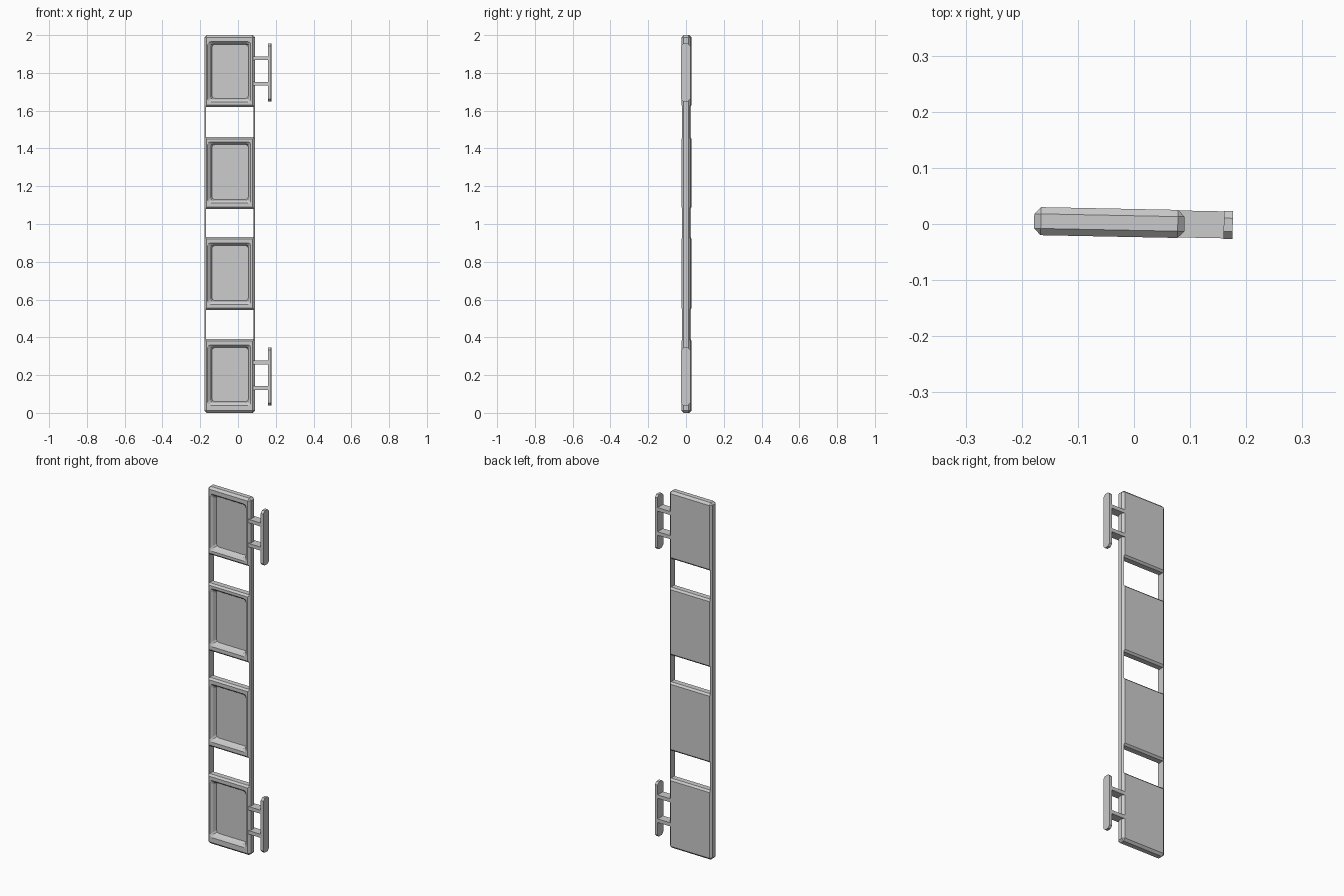
import bpy, bmesh, math
from mathutils import Matrix, Vector

if "Cube" in bpy.data.objects:
    bpy.data.objects.remove(bpy.data.objects["Cube"])

# The whole model is turned very slightly about z
PLACE = Matrix.Translation((0, 0.0017, 0)) @ Matrix.Rotation(math.radians(-1.15), 4, 'Z')
FRONT, BACK, CH = -0.025, 0.025, 0.012


def loft(name, rings):
    """Solid skinned through a series of equal-length closed rings."""
    bm = bmesh.new()
    vs = [[bm.verts.new(p) for p in r] for r in rings]
    n = len(rings[0])
    for a, b in zip(vs, vs[1:]):
        for i in range(n):
            bm.faces.new((a[i], a[(i + 1) % n], b[(i + 1) % n], b[i]))
    bm.faces.new(vs[0])
    bm.faces.new(vs[-1])
    bmesh.ops.recalc_face_normals(bm, faces=bm.faces)
    return finish(name, bm)


def box(name, lo, hi, bevel=0.0):
    bm = bmesh.new()
    bmesh.ops.create_cube(bm, size=1)
    lo, hi = Vector(lo), Vector(hi)
    for v in bm.verts:
        v.co = Vector([(lo[i] + hi[i]) / 2 + v.co[i] * (hi[i] - lo[i]) for i in range(3)])
    if bevel:
        bmesh.ops.bevel(bm, geom=bm.edges[:], offset=bevel, segments=1,
                        affect='EDGES', profile=0.5)
    return finish(name, bm)


def finish(name, bm):
    bm.transform(PLACE)
    me = bpy.data.meshes.new(name)
    bm.to_mesh(me)
    bm.free()
    ob = bpy.data.objects.new(name, me)
    bpy.context.collection.objects.link(ob)
    return ob


def cut(target, cutter):
    cutter.hide_render = True
    mod = target.modifiers.new("cut", 'BOOLEAN')
    mod.operation, mod.solver, mod.object = 'DIFFERENCE', 'EXACT', cutter
    bpy.context.view_layer.objects.active = target
    bpy.ops.object.modifier_apply(modifier=mod.name)
    bpy.data.objects.remove(cutter)


def rounded_ring(x0, x1, z0, z1, y, r=0.014, seg=2):
    pts = []
    for k, (cx, cz) in enumerate([(x1 - r, z1 - r), (x0 + r, z1 - r),
                                  (x0 + r, z0 + r), (x1 - r, z0 + r)]):
        for s in range(seg + 1):
            a = math.pi / 2 * (k + s / seg)
            pts.append((cx + r * math.cos(a), y, cz + r * math.sin(a)))
    return pts


# Main chamfered slab
frame = box("panel_frame", (-0.178, FRONT, 0), (0.09, BACK, 2.0), CH)

# Open gaps between panels, flared at front and back
for z0, z1 in [(0.545, 0.39), (1.08, 0.93), (1.62, 1.46)]:
    hi, lo = z0, z1
    e = 0.01
    prof = [(FRONT - e, lo - 2 * e), (FRONT + e, lo), (BACK - e, lo), (BACK + e, lo - 2 * e),
            (BACK + e, hi + 2 * e), (BACK - e, hi), (FRONT + e, hi), (FRONT - e, hi + 2 * e)]
    cut(frame, loft("gap_cutter", [[(x, y, z) for y, z in prof] for x in (-0.169, 0.082)]))

# Recessed trays on the front of each panel
for z0, z1 in [(0.04, 0.36), (0.575, 0.90), (1.11, 1.435), (1.645, 1.965)]:
    rings = [rounded_ring(-0.16, 0.068, z0, z1, y) for y in (FRONT - 0.02, FRONT)]
    rings.append(rounded_ring(-0.147, 0.059, z0 + 0.013, z1 - 0.009, FRONT + 0.010))
    rings.append(rounded_ring(-0.138, 0.055, z0 + 0.02, z1 - 0.015, FRONT + 0.027))
    cut(frame, loft("tray_cutter", rings))

# Side brackets: upright plate with chamfered ends on two stubs
for label, zc in [("lower", 0.1925), ("upper", 1.802)]:
    h, c = 0.153, 0.013
    prof = [(FRONT, -h + c), (FRONT + c, -h), (BACK - c, -h), (BACK, -h + c),
            (BACK, h - c), (BACK - c, h), (FRONT + c, h), (FRONT, h - c)]
    loft(label + "_bracket_plate",
         [[(x, y, zc + z) for y, z in prof] for x in (0.160, 0.176)])
    for i, dz in enumerate((-0.06, 0.075)):
        box(f"{label}_bracket_stub_{i + 1}",
            (0.075, FRONT + 0.001, zc + dz - 0.01), (0.161, BACK - 0.001, zc + dz + 0.01))
